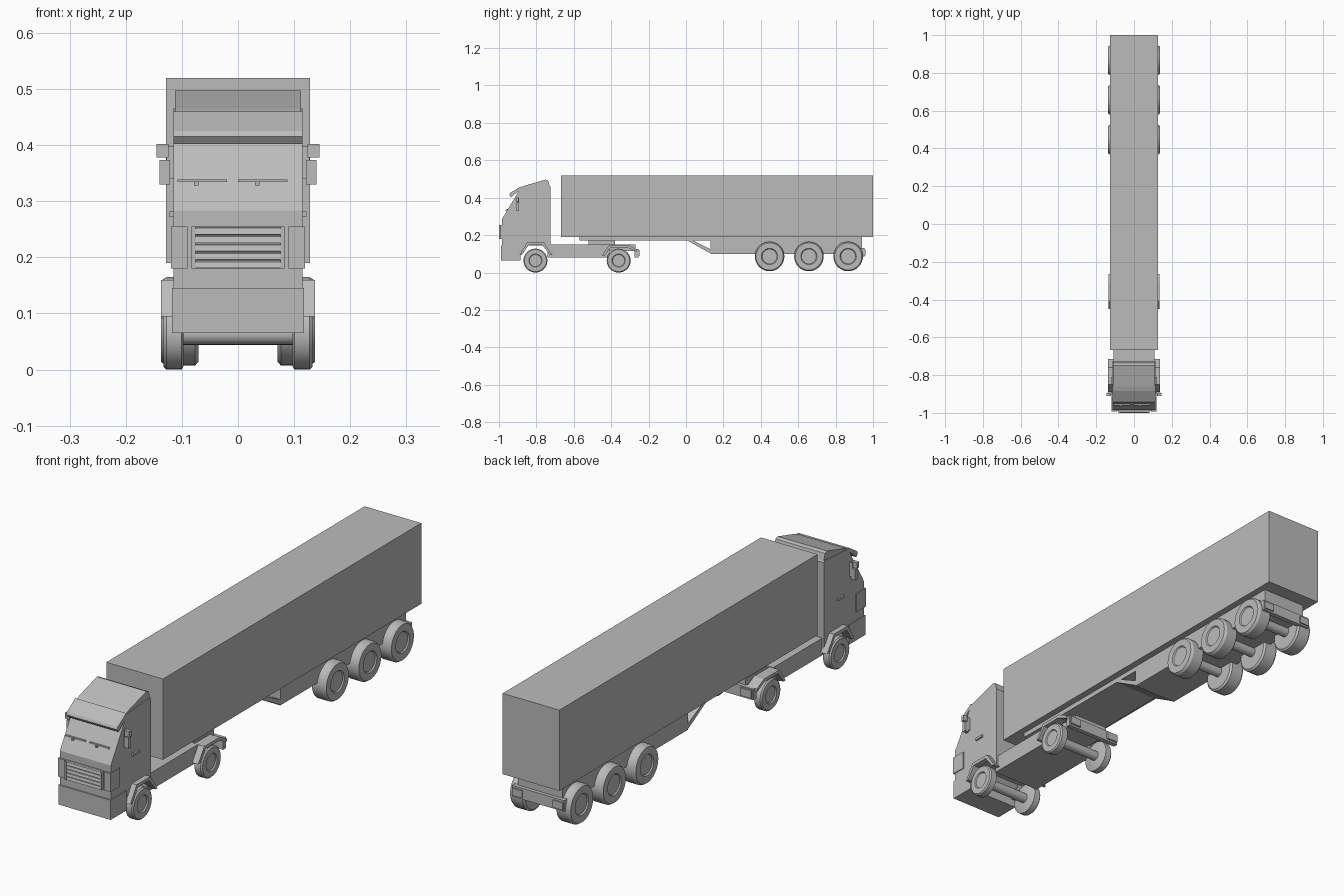
import bpy, bmesh, math
from mathutils import Matrix, Vector

if "Cube" in bpy.data.objects:
    bpy.data.objects.remove(bpy.data.objects["Cube"])

grey = bpy.data.materials.new("light_grey")
grey.diffuse_color = (0.5, 0.5, 0.5, 1)
grey.use_nodes = True
grey.node_tree.nodes["Principled BSDF"].inputs["Base Color"].default_value = grey.diffuse_color


def finish(name, bm):
    bmesh.ops.recalc_face_normals(bm, faces=bm.faces)
    me = bpy.data.meshes.new(name)
    bm.to_mesh(me)
    bm.free()
    me.materials.append(grey)
    ob = bpy.data.objects.new(name, me)
    bpy.context.collection.objects.link(ob)
    return ob


def box(name, x, y, z):
    bm = bmesh.new()
    bmesh.ops.create_cube(bm, size=1)
    for v in bm.verts:
        v.co = [a + (c + 0.5) * (b - a) for c, (a, b) in zip(v.co, (x, y, z))]
    return finish(name, bm)


def prism(name, pts, x0, x1):
    """Side profile (y, z) extruded across x."""
    bm = bmesh.new()
    f = bm.faces.new([bm.verts.new((x0, y, z)) for y, z in pts])
    r = bmesh.ops.extrude_face_region(bm, geom=[f])
    moved = [g for g in r["geom"] if isinstance(g, bmesh.types.BMVert)]
    bmesh.ops.translate(bm, verts=moved, vec=(x1 - x0, 0, 0))
    return finish(name, bm)


def lathe(name, profile, y, z, n=32):
    """Profile (x, radius) turned about a cross axis."""
    bm = bmesh.new()
    rings = [[bm.verts.new((x, y + r * math.cos(2 * math.pi * i / n),
                            z + r * math.sin(2 * math.pi * i / n)))
              for i in range(n)] for x, r in profile]
    for a, b in zip(rings, rings[1:]):
        for i in range(n):
            j = (i + 1) % n
            bm.faces.new((a[i], a[j], b[j], b[i]))
    bm.faces.new(rings[0])
    bm.faces.new(rings[-1])
    ob = finish(name, bm)
    for p in ob.data.polygons:
        p.use_smooth = len(p.vertices) == 4
    ob.data.set_sharp_from_angle(angle=math.radians(30))
    return ob


def wheel(name, s, y, z, r, inner, outer):
    w = outer - inner
    prof = [(inner, r * 0.9), (inner + w * 0.1, r), (outer - w * 0.15, r), (outer, r * 0.92),
            (outer, r * 0.55), (outer - 0.005, r * 0.5)]
    return lathe(name, [(s * x, q) for x, q in prof], y, z)


# Trailer body and underframe
box("trailer_box", (-0.128, 0.128), (-0.667, 1.0), (0.19, 0.52))
box("trailer_front_frame", (-0.1, 0.1), (-0.57, 0.13), (0.17, 0.191))
box("trailer_rear_frame", (-0.1, 0.1), (0.13, 0.94), (0.10, 0.191))
box("trailer_rear_bumper", (-0.118, 0.118), (0.935, 0.955), (0.085, 0.13))
prism("sloping_brace", [(0.0, 0.175), (0.03, 0.175), (0.135, 0.122), (0.135, 0.10)], -0.1, 0.1)

# Tractor chassis and coupling
box("tractor_chassis", (-0.108, 0.108), (-0.74, -0.41), (0.08, 0.15))
box("chassis_rear_rails", (-0.08, 0.08), (-0.42, -0.27), (0.115, 0.15))
box("coupling_plate", (-0.06, 0.06), (-0.52, -0.38), (0.148, 0.172))
box("tractor_rear_bar", (-0.125, 0.125), (-0.275, -0.255), (0.08, 0.125))

# Cab with wheel arches cut out of its profile
prism("cab", [(-0.985, 0.07), (-0.985, 0.284), (-0.912, 0.405), (-0.885, 0.455),
              (-0.73, 0.465), (-0.725, 0.46), (-0.725, 0.10), (-0.765, 0.145),
              (-0.845, 0.145), (-0.885, 0.10), (-0.885, 0.07)], -0.115, 0.115)
prism("roof_deflector", [(-0.885, 0.455), (-0.86, 0.465), (-0.75, 0.497),
                         (-0.737, 0.492), (-0.728, 0.46)], -0.112, 0.112)
prism("sun_visor", [(-0.945, 0.415), (-0.94, 0.425), (-0.885, 0.46),
                    (-0.88, 0.45), (-0.935, 0.402)], -0.115, 0.115)

# Front bumper and grille
box("front_bumper", (-0.118, 0.118), (-0.99, -0.885), (0.065, 0.145))
box("grille_back", (-0.08, 0.08), (-0.992, -0.98), (0.18, 0.255))
for i in range(5):
    z = 0.18 + i * 0.015
    prism("grille_slat", [(-0.99, z), (-1.0, z + 0.001), (-0.997, z + 0.012), (-0.99, z + 0.015)],
          -0.077, 0.077)

for s, side in ((-1, "left"), (1, "right")):
    def sbox(name, a, b, y, z):
        return box(side + "_" + name, tuple(sorted((s * a, s * b))), y, z)

    # Headlamps, grille posts, mirrors, handles, wipers
    sbox("headlamp", 0.09, 0.119, (-0.992, -0.93), (0.18, 0.255))
    sbox("grille_post", 0.076, 0.083, (-1.0, -0.98), (0.18, 0.255))
    sbox("mirror_upper", 0.124, 0.145, (-0.91, -0.895), (0.378, 0.402))
    sbox("mirror_lower", 0.121, 0.14, (-0.907, -0.892), (0.33, 0.374))
    sbox("mirror_arm", 0.112, 0.127, (-0.9, -0.892), (0.34, 0.398))
    sbox("door_handle", 0.114, 0.122, (-0.85, -0.81), (0.272, 0.282))
    x0 = -0.108 if s < 0 else 0.0
    box(side + "_wiper", (x0, x0 + 0.088), (-0.96, -0.95), (0.334, 0.339))
    box(side + "_wiper_pivot", (x0 + 0.03, x0 + 0.038), (-0.965, -0.952), (0.328, 0.335))

    # Faceted mudguards over the tractor wheels
    prism(side + "_front_mudguard",
          [(-0.89, 0.095), (-0.85, 0.16), (-0.76, 0.16), (-0.715, 0.095), (-0.728, 0.095),
           (-0.768, 0.146), (-0.842, 0.146), (-0.876, 0.095)], s * 0.097, s * 0.137)
    prism(side + "_rear_mudguard",
          [(-0.45, 0.09), (-0.41, 0.148), (-0.31, 0.148), (-0.265, 0.125), (-0.265, 0.112),
           (-0.315, 0.135), (-0.403, 0.135), (-0.436, 0.09)], s * 0.09, s * 0.135)
    sbox("tractor_tail_lamp", 0.07, 0.12, (-0.258, -0.248), (0.088, 0.12))
    sbox("trailer_tail_lamp", 0.07, 0.115, (0.953, 0.96), (0.092, 0.122))

    # Wheels with hubs
    for y in (-0.805, -0.36):
        wheel(side + "_tractor_wheel", s, y, 0.064, 0.064, 0.097, 0.133)
    for y in (0.447, 0.657, 0.867):
        wheel(side + "_trailer_wheel", s, y, 0.086, 0.079, 0.07, 0.137)

# Axles
for y in (-0.805, -0.36):
    lathe("tractor_axle", [(-0.1, 0.02), (0.1, 0.02)], y, 0.064, 20)
for y in (0.447, 0.657, 0.867):
    lathe("trailer_axle", [(-0.08, 0.02), (0.08, 0.02)], y, 0.086, 20)
